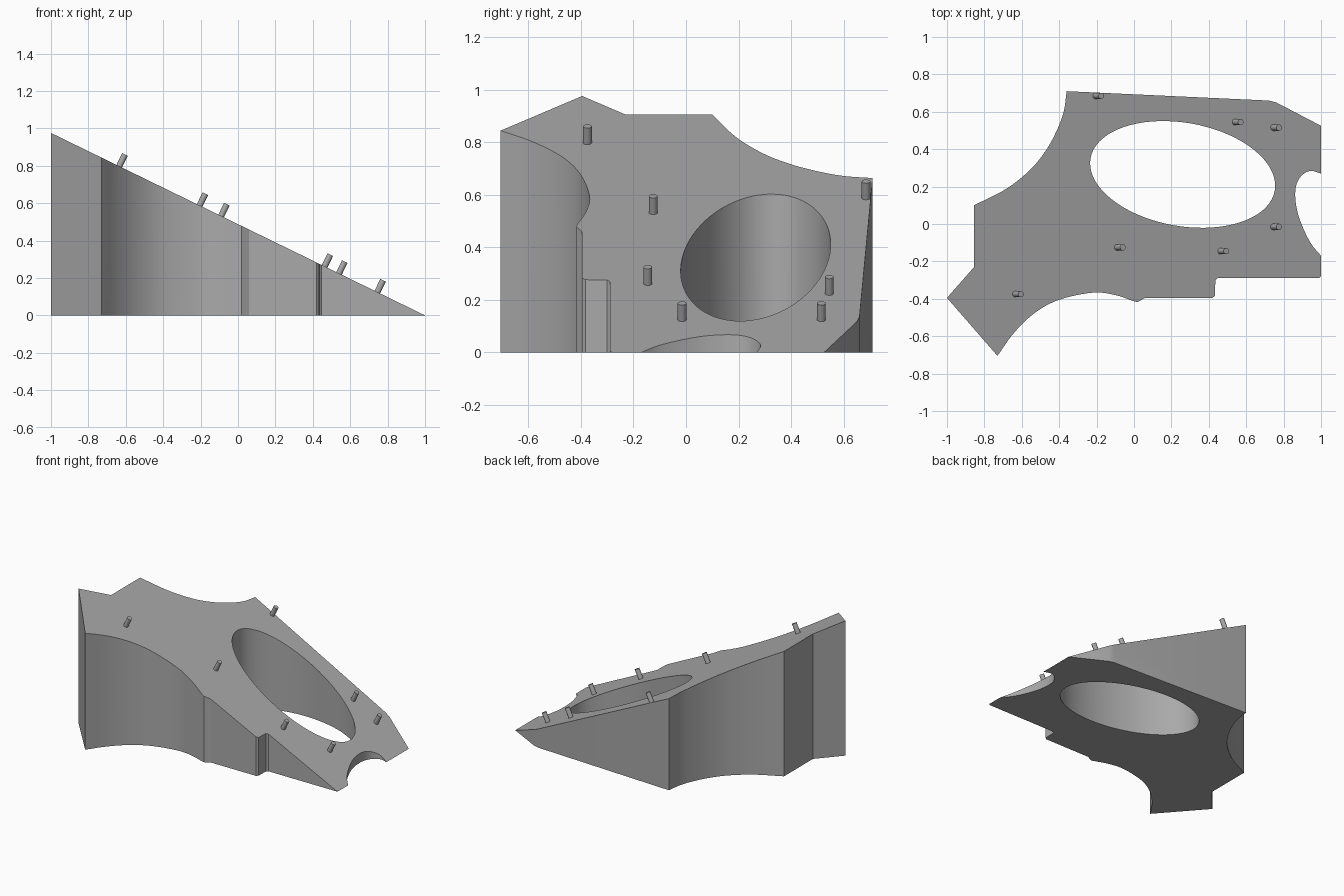
import bpy, bmesh, math
from mathutils import Vector, Matrix

cube = bpy.data.objects.get("Cube")
if cube:
    bpy.data.objects.remove(cube)

TILT = math.radians(26)

grey = bpy.data.materials.new("plain grey")
grey.use_nodes = True
COLOUR = (0.4, 0.4, 0.4, 1)
grey.diffuse_color = COLOUR
grey.node_tree.nodes["Principled BSDF"].inputs["Base Color"].default_value = COLOUR


def slope(x):
    return (1 - x) * math.tan(TILT)


def curve(points, steps=6):
    """Smooth curve through the given points, ends included."""
    p = [Vector(q) for q in points]
    p = [2 * p[0] - p[1]] + p + [2 * p[-1] - p[-2]]
    out = []
    for a, b, c, d in zip(p, p[1:], p[2:], p[3:]):
        for i in range(steps):
            t = i / steps
            out.append(0.5 * (2 * b + (c - a) * t + (2 * a - 5 * b + 4 * c - d) * t * t
                              + (3 * b - a - 3 * c + d) * t ** 3))
    return out + [p[-2]]


def finish(bm, name):
    bmesh.ops.recalc_face_normals(bm, faces=bm.faces)
    mesh = bpy.data.meshes.new(name)
    bm.to_mesh(mesh)
    bm.free()
    mesh.materials.append(grey)
    obj = bpy.data.objects.new(name, mesh)
    bpy.context.collection.objects.link(obj)
    bpy.ops.object.select_all(action="DESELECT")
    obj.select_set(True)
    bpy.context.view_layer.objects.active = obj
    bpy.ops.object.shade_smooth_by_angle(angle=math.radians(25))
    return obj


# Plan outline, counter-clockwise from the front left scoop
front_scoop = curve([(-.73, -.705), (-.64, -.58), (-.53, -.475), (-.40, -.405),
                     (-.22, -.367), (-.10, -.38), (.005, -.415)])
front_step = [(.02, -.417), (.06, -.395), (.42, -.395), (.433, -.383),
              (.435, -.30), (.447, -.29), (.99, -.29), (1, -.28)]
end_notch = curve([(1, -.17), (.95, -.11), (.908, -.03), (.875, .06), (.862, .15),
                   (.87, .215), (.9, .262), (.945, .284), (1, .27)])
back_edge = [(1, .525), (.76, .65), (.72, .66)]
back_scoop = curve([(-.36, .71), (-.376, .6), (-.413, .5), (-.467, .4), (-.55, .295),
                    (-.68, .19), (-.855, .1)])
left_corner = [(-.855, -.23), (-1, -.395)]
outline = front_scoop + front_step + end_notch + back_edge + back_scoop + left_corner

# Oval through-hole, slightly turned
turn = Matrix.Rotation(math.radians(-10), 2)
hole = [Vector((.26, .265)) + turn @ Vector((.5 * math.cos(a), .276 * math.sin(a)))
        for a in (math.tau * i / 72 for i in range(72))]

# Sloped wedge block
bm = bmesh.new()
for loop in (outline, hole):
    verts = [bm.verts.new((p[0], p[1], 0)) for p in loop]
    for a, b in zip(verts, verts[1:] + verts[:1]):
        bm.edges.new((a, b))
bmesh.ops.triangle_fill(bm, edges=bm.edges[:], use_beauty=True, normal=(0, 0, -1))
top = bmesh.ops.extrude_face_region(bm, geom=bm.faces[:], use_keep_orig=True)["geom"]
for v in top:
    if isinstance(v, bmesh.types.BMVert):
        v.co.z = slope(v.co.x)
bmesh.ops.remove_doubles(bm, verts=bm.verts, dist=0.0005)
bmesh.ops.dissolve_limit(bm, angle_limit=0.002, verts=bm.verts, edges=bm.edges)
finish(bm, "wedge_block")

# Round pins standing square to the slope
pins = [(-.635, -.375), (-.205, .685), (-.09, -.125), (.463, -.145),
        (.54, .545), (.745, .515), (.745, -.015)]
for i, (x, y) in enumerate(pins):
    bm = bmesh.new()
    bmesh.ops.create_cone(bm, cap_ends=True, segments=20, radius1=.0165, radius2=.0165,
                          depth=.09)
    place = (Matrix.Translation((x, y, slope(x))) @ Matrix.Rotation(TILT, 4, "Y")
             @ Matrix.Translation((0, 0, .025)))
    bmesh.ops.transform(bm, matrix=place, verts=bm.verts)
    finish(bm, f"pin_{i + 1}")
